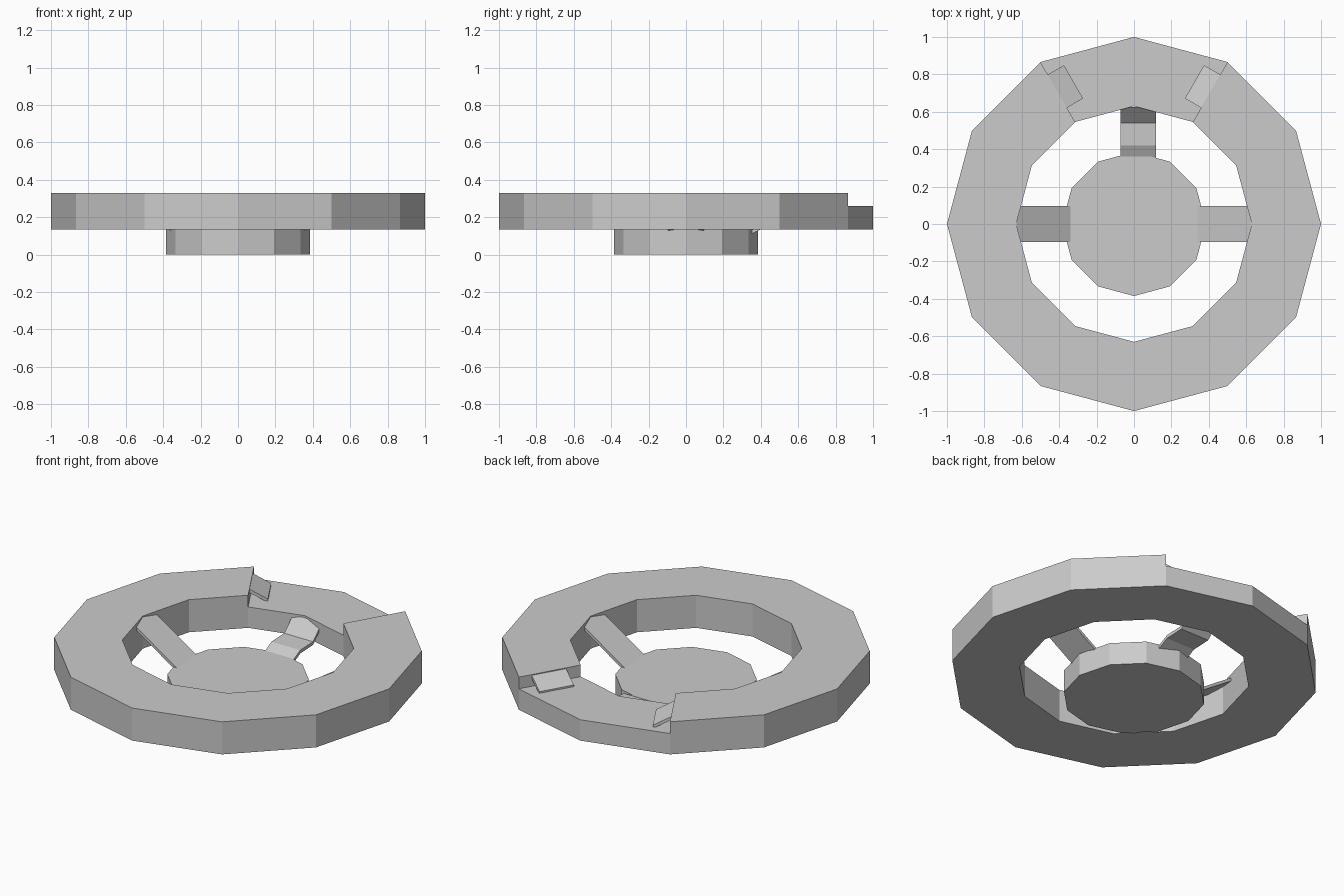
import bpy, bmesh
from math import sin, cos, radians, pi
from mathutils import Vector

if "Cube" in bpy.data.objects:
    bpy.data.objects.remove(bpy.data.objects["Cube"])

SIDES = 12


def finish(name, bm):
    bmesh.ops.recalc_face_normals(bm, faces=bm.faces)
    me = bpy.data.meshes.new(name)
    bm.to_mesh(me)
    bm.free()
    ob = bpy.data.objects.new(name, me)
    bpy.context.collection.objects.link(ob)
    return ob


def strip(name, origin, heading, profile, width, t=0.02):
    """Thin plate following a (distance, height) profile along a heading."""
    a = radians(heading)
    u, v = Vector((cos(a), sin(a), 0)), Vector((-sin(a), cos(a), 0))
    outline = profile + [(d, z - t) for d, z in reversed(profile)]
    bm = bmesh.new()
    rows = [[bm.verts.new(Vector((*origin, z)) + u * d + v * s * width / 2)
             for d, z in outline] for s in (-1, 1)]
    n = len(outline)
    bm.faces.new(rows[0])
    bm.faces.new(rows[1][::-1])
    for i in range(n):
        j = (i + 1) % n
        bm.faces.new((rows[0][i], rows[0][j], rows[1][j], rows[1][i]))
    finish(name, bm)


# Outer ring: low band all round, then raised except for a gap at the back
bm = bmesh.new()
loops = []
for r, z in ((1, 0.135), (1, 0.26), (0.63, 0.26), (0.63, 0.135)):
    loops.append([bm.verts.new((r * cos(2 * pi * i / SIDES),
                                r * sin(2 * pi * i / SIDES), z))
                  for i in range(SIDES)])
raised = []
for k in range(4):
    a, b = loops[k], loops[(k + 1) % 4]
    for i in range(SIDES):
        j = (i + 1) % SIDES
        f = bm.faces.new((a[i], a[j], b[j], b[i]))
        if k == 1 and i not in (2, 3):
            raised.append(f)
bmesh.ops.recalc_face_normals(bm, faces=bm.faces)
ext = bmesh.ops.extrude_face_region(bm, geom=raised)
bmesh.ops.delete(bm, geom=[f for f in raised if f.is_valid], context='FACES_ONLY')
bmesh.ops.translate(bm, vec=(0, 0, 0.07),
                    verts=[g for g in ext['geom'] if isinstance(g, bmesh.types.BMVert)])
finish("outer_ring", bm)

# Central hub
bm = bmesh.new()
bmesh.ops.create_cone(bm, cap_ends=True, segments=SIDES, radius1=0.385,
                      radius2=0.385, depth=0.135)
bmesh.ops.translate(bm, vec=(0, 0, 0.0675), verts=bm.verts)
finish("hub", bm)

# Sloping walkways from hub to ring on both sides
for name, heading in (("right_walkway", 0), ("left_walkway", 180)):
    strip(name, (0, 0), heading, [(0.34, 0.135), (0.63, 0.325)], 0.195)

# Stepped walkway at the back
strip("back_walkway", (0.023, 0), 90,
      [(0.33, 0.12), (0.42, 0.165), (0.54, 0.17), (0.625, 0.25)], 0.19)

# Small ramps from the lowered section up to the raised ring
for name, ang, side in (("right_ramp", 60, -90), ("left_ramp", 120, 90)):
    a = radians(ang)
    strip(name, (0.82 * cos(a), 0.82 * sin(a)), ang + side,
          [(-0.1, 0.27), (0, 0.325)], 0.205)
